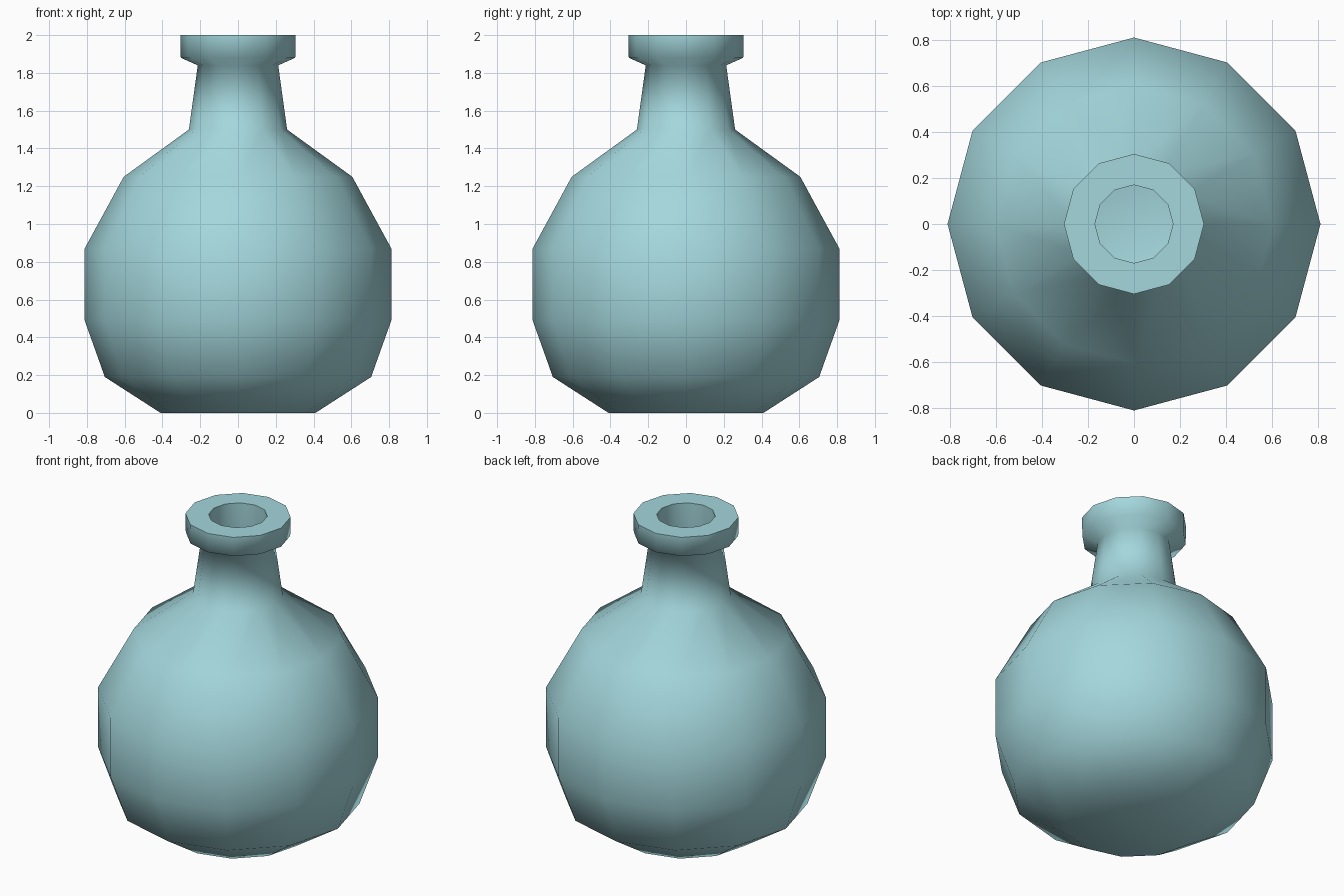
import bpy
import bmesh
from math import radians, tau

default_cube = bpy.data.objects.get("Cube")
if default_cube:
    bpy.data.objects.remove(default_cube, do_unlink=True)

SIDES = 12

# Pale blue-green glass
glass = bpy.data.materials.new("pale_teal_glass")
glass.use_nodes = True
color = (0.37, 0.68, 0.72, 1.0)
glass.diffuse_color = color
glass.node_tree.nodes["Principled BSDF"].inputs["Base Color"].default_value = color

# Outer wall from base to lip, as (radius, height)
outer = [(0.41, 0.0), (0.705, 0.19), (0.812, 0.49), (0.812, 0.87),
         (0.605, 1.25), (0.26, 1.5), (0.213, 1.84), (0.303, 1.88), (0.305, 2.0)]
# Inner wall from mouth down to the cavity floor
inner = [(0.17, 2.0), (0.17, 1.84), (0.21, 1.47), (0.55, 1.22),
         (0.75, 0.86), (0.75, 0.5), (0.65, 0.22), (0.38, 0.06)]


def lathe(name, profile, material):
    """Spin a profile about z and close its two open ends with flat caps."""
    bm = bmesh.new()
    verts = [bm.verts.new((r, 0, z)) for r, z in profile]
    edges = [bm.edges.new(pair) for pair in zip(verts, verts[1:])]
    bmesh.ops.spin(bm, geom=verts + edges, cent=(0, 0, 0), axis=(0, 0, 1),
                   angle=tau, steps=SIDES, use_merge=True)
    bmesh.ops.remove_doubles(bm, verts=bm.verts[:], dist=0.0001)
    rims = [e for e in bm.edges if e.is_boundary]
    bmesh.ops.holes_fill(bm, edges=rims, sides=SIDES)
    bmesh.ops.recalc_face_normals(bm, faces=bm.faces[:])
    mesh = bpy.data.meshes.new(name)
    bm.to_mesh(mesh)
    bm.free()
    mesh.materials.append(material)
    obj = bpy.data.objects.new(name, mesh)
    bpy.context.collection.objects.link(obj)
    return obj


# Hollow bottle; only the mouth edges stay sharp
bottle = lathe("round_bottle", outer + inner, glass)
bpy.ops.object.select_all(action="DESELECT")
bottle.select_set(True)
bpy.context.view_layer.objects.active = bottle
bpy.ops.object.shade_smooth_by_angle(angle=radians(75))
